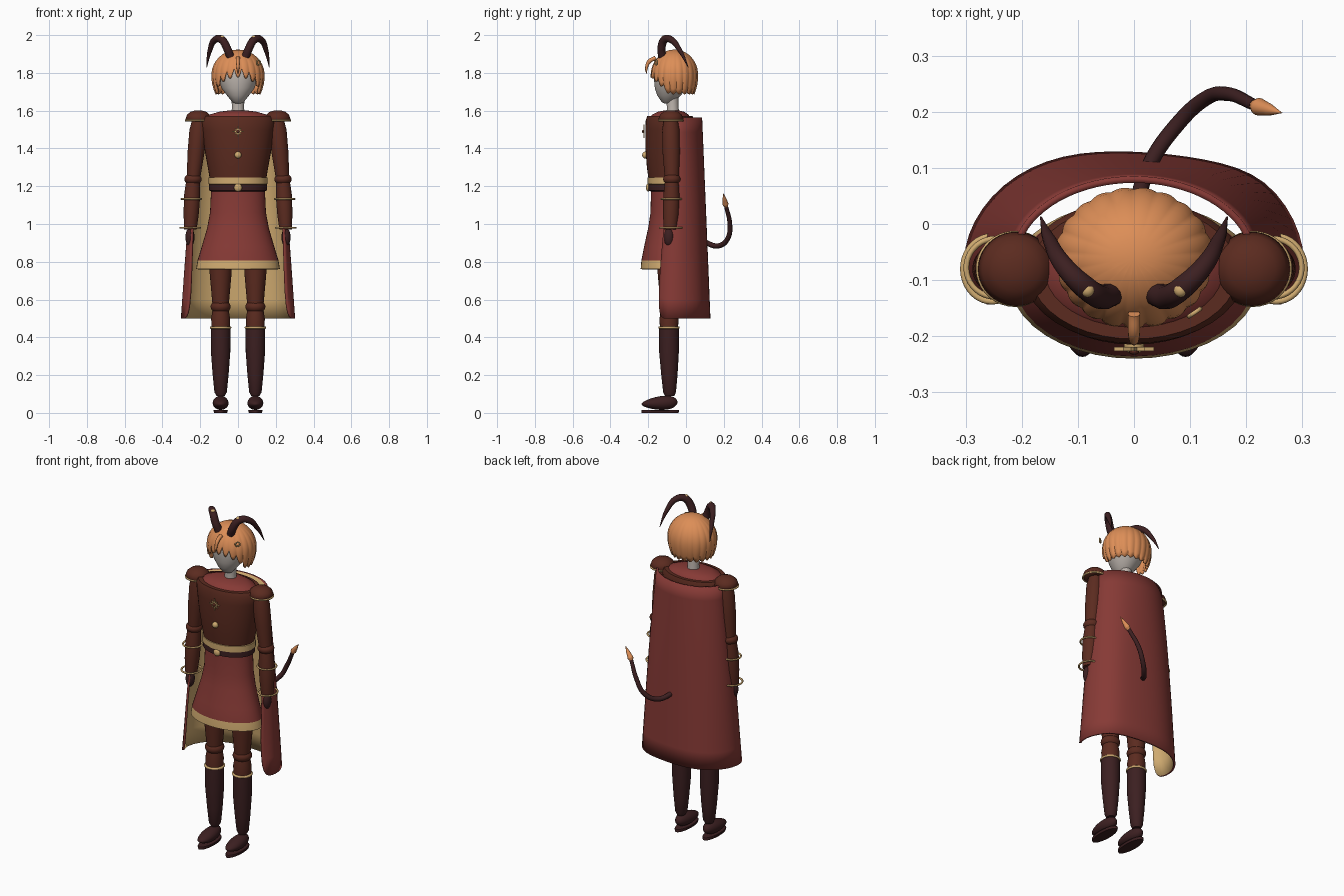
import bpy, bmesh, math
from mathutils import Vector

if "Cube" in bpy.data.objects:
    bpy.data.objects.remove(bpy.data.objects["Cube"])


def mat(name, col):
    m = bpy.data.materials.new(name)
    m.diffuse_color = (*col, 1)
    m.use_nodes = True
    m.node_tree.nodes["Principled BSDF"].inputs["Base Color"].default_value = m.diffuse_color
    return m


SKIN = mat("pale_grey", (0.52, 0.47, 0.43))
HAIR = mat("orange", (0.72, 0.27, 0.095))
RED = mat("crimson", (0.24, 0.042, 0.036))
BROWN = mat("russet_brown", (0.105, 0.024, 0.014))
DARK = mat("dark_plum", (0.045, 0.014, 0.015))
GOLD = mat("gold", (0.62, 0.40, 0.16))


def finish(ob, mats, angle=40):
    for m in mats:
        ob.data.materials.append(m)
    bpy.ops.object.select_all(action='DESELECT')
    ob.select_set(True)
    bpy.context.view_layer.objects.active = ob
    bpy.ops.object.shade_smooth_by_angle(angle=math.radians(angle))
    return ob


def from_bm(name, bm, mats, angle=40):
    bmesh.ops.recalc_face_normals(bm, faces=bm.faces)
    me = bpy.data.meshes.new(name)
    bm.to_mesh(me)
    bm.free()
    ob = bpy.data.objects.new(name, me)
    bpy.context.collection.objects.link(ob)
    return finish(ob, mats, angle)


def loft(name, rings, mats, rule=None, n=40, angle=40):
    """Stack of elliptical rings (x, y, z, rx, ry), capped at both ends."""
    bm = bmesh.new()
    loops = []
    for x, y, z, rx, ry in rings:
        loops.append([bm.verts.new((x + rx * math.cos(2 * math.pi * i / n),
                                    y + ry * math.sin(2 * math.pi * i / n), z)) for i in range(n)])
    for a, b in zip(loops, loops[1:]):
        for i in range(n):
            j = (i + 1) % n
            bm.faces.new((a[i], a[j], b[j], b[i]))
    bm.faces.new(loops[0][::-1])
    bm.faces.new(loops[-1])
    if rule:
        for f in bm.faces:
            f.material_index = rule(f.calc_center_median())
    return from_bm(name, bm, mats, angle)


def ball(name, c, r, m, shape=None):
    bm = bmesh.new()
    bmesh.ops.create_uvsphere(bm, u_segments=28, v_segments=16, radius=1)
    for v in bm.verts:
        if shape:
            v.co = shape(v.co)
        v.co = Vector((c[i] + v.co[i] * r[i] for i in range(3)))
    return from_bm(name, bm, [m], 60)


def ring(name, c, rx, ry, t, m, rot=(0, 0, 0)):
    bpy.ops.mesh.primitive_torus_add(location=c, rotation=rot, major_radius=rx, minor_radius=t,
                                     major_segments=36, minor_segments=10)
    ob = bpy.context.object
    ob.name = name
    ob.scale.y = ry / rx
    return finish(ob, [m], 60)


def tube(name, pts, m, depth):
    """Smooth tube through points (x, y, z, relative radius)."""
    cu = bpy.data.curves.new(name, 'CURVE')
    cu.dimensions = '3D'
    cu.bevel_depth = depth
    cu.bevel_resolution = 4
    cu.use_fill_caps = True
    sp = cu.splines.new('BEZIER')
    sp.bezier_points.add(len(pts) - 1)
    for p, q in zip(sp.bezier_points, pts):
        p.co, p.radius = q[:3], q[3]
        p.handle_left_type = p.handle_right_type = 'AUTO'
    ob = bpy.data.objects.new(name, cu)
    bpy.context.collection.objects.link(ob)
    bpy.ops.object.select_all(action='DESELECT')
    ob.select_set(True)
    bpy.context.view_layer.objects.active = ob
    bpy.ops.object.convert(target='MESH')
    return finish(bpy.context.object, [m], 50)


# Head and neck
loft("head", [(0, -0.1, 1.637, .012, .012), (0, -0.098, 1.645, .03, .03), (0, -0.09, 1.68, .058, .062),
              (0, -0.08, 1.72, .088, .085), (0, -0.07, 1.77, .105, .1), (0, -0.065, 1.83, .11, .105),
              (0, -0.06, 1.88, .085, .08), (0, -0.06, 1.905, .02, .02)], [SKIN], angle=60)
loft("neck", [(0, -0.07, 1.57, .036, .034), (0, -0.07, 1.62, .032, .031), (0, -0.075, 1.69, .036, .034)], [SKIN])

# Hair: a scalloped bowl with pointed fringe
bm = bmesh.new()
N, ROWS = 168, 12
rows = []
for k in range(1, ROWS + 1):
    row = []
    for i in range(N):
        a = 2 * math.pi * i / N
        d = abs((a + math.pi) % (2 * math.pi) - math.pi)      # angle away from the front
        side = min(1, d / 1.25) ** 2
        lobe = abs(math.sin(a * 10.5 + math.pi / 2))
        rim = 1.825 * (1 - side) + 1.70 * side - lobe * (0.05 * (1 - side) + 0.014 * side)
        t = k / ROWS
        z = 1.922 - (1.922 - rim) * (1 - math.cos(t * math.pi / 2)) ** 0.9
        h = (z - 1.79) / 0.134
        r = math.sqrt(max(0.0, 1 - h * h)) if h > 0 else 1 - 0.28 * h * h
        r *= 0.97 + 0.04 * lobe * t
        row.append(bm.verts.new((0.142 * r * math.sin(a), -0.06 - 0.126 * r * math.cos(a), z)))
    rows.append(row)
top = bm.verts.new((0, -0.06, 1.924))
for i in range(N):
    j = (i + 1) % N
    bm.faces.new((top, rows[0][i], rows[0][j]))
    for a, b in zip(rows, rows[1:]):
        bm.faces.new((a[i], b[i], b[j], a[j]))
hair = from_bm("hair", bm, [HAIR], 35)
hair.modifiers.new("thickness", 'SOLIDIFY').thickness = 0.014
tube("loose_strand", [(0, -0.16, 1.88, 1), (0, -0.195, 1.86, 1), (0, -0.21, 1.82, .6), (0, -0.208, 1.795, .1)], HAIR, 0.011)
ring("hair_clip", (0.108, -0.158, 1.855), .012, .012, .004, GOLD, (math.pi / 2, 0, 0.6))

# Torso with crimson yoke
loft("jacket", [(0, -0.085, 1.23, .148, .112), (0, -0.085, 1.3, .16, .122), (0, -0.085, 1.4, .178, .13),
                (0, -0.085, 1.5, .192, .13), (0, -0.085, 1.55, .198, .128), (0, -0.085, 1.572, .185, .12),
                (0, -0.085, 1.572, .165, .105)], [BROWN])
loft("yoke", [(0, -0.085, 1.55, .172, .11), (0, -0.083, 1.578, .155, .098), (0, -0.08, 1.594, .1, .07),
              (0, -0.075, 1.602, .04, .035)], [RED], angle=60)
loft("skirt", [(0, -0.1, 0.76, .21, .13), (0, -0.1, 0.762, .222, .14), (0, -0.1, 0.808, .214, .136),
               (0, -0.097, 0.88, .192, .125), (0, -0.09, 0.98, .163, .11), (0, -0.086, 1.06, .148, .102),
               (0, -0.085, 1.19, .142, .1)], [RED, GOLD], lambda c: 1 if c.z < 0.8 else 0)
loft("belt", [(0, -0.085, 1.172, .14, .1), (0, -0.085, 1.178, .153, .114), (0, -0.085, 1.21, .153, .114),
              (0, -0.085, 1.212, .14, .1)], [DARK])
loft("waist_band", [(0, -0.085, 1.208, .14, .1), (0, -0.085, 1.211, .157, .119), (0, -0.085, 1.246, .157, .119),
                    (0, -0.085, 1.25, .14, .1)], [GOLD])
ball("belt_buckle", (0, -0.2, 1.193), (.021, .012, .021), GOLD)
ball("jacket_button", (0, -0.216, 1.365), (.018, .016, .018), GOLD)

# Star brooch
bm = bmesh.new()
pts = []
for i in range(16):
    r = 0.036 if i % 4 == 0 else 0.028 if i % 2 == 0 else 0.013
    a = math.pi * i / 8
    pts.append(bm.verts.new((r * math.sin(a), -0.219, 1.49 + r * math.cos(a))))
face = bm.faces.new(pts)
ext = bmesh.ops.extrude_face_region(bm, geom=[face])
bmesh.ops.translate(bm, vec=(0, -0.007, 0), verts=[g for g in ext["geom"] if isinstance(g, bmesh.types.BMVert)])
from_bm("star_brooch", bm, [GOLD], 20)
ball("brooch_gem", (0, -0.227, 1.49), (.009, .006, .009), BROWN)

# Paired parts: horns, arms and legs
for s, side in ((-1, "left"), (1, "right")):
    tube("horn_" + side, [(s * .04, -.125, 1.885, 1), (s * .058, -.13, 1.93, 1), (s * .088, -.112, 1.977, .95),
                          (s * .122, -.078, 1.975, .8), (s * .15, -.03, 1.915, .55), (s * .166, .012, 1.83, .08)],
         DARK, 0.022)
    ball("horn_stud_" + side, (s * .083, -.118, 1.988), (.012, .012, .01), GOLD)
    loft("shoulder_pad_" + side, [(s * .21, -.08, 1.545, .06, .06), (s * .21, -.08, 1.556, .068, .066),
                                  (s * .21, -.08, 1.578, .06, .058), (s * .21, -.08, 1.594, .042, .04),
                                  (s * .21, -.08, 1.602, .015, .015)], [BROWN], angle=60)
    ring("pad_trim_" + side, (s * .212, -.08, 1.548), .065, .063, .005, GOLD)
    loft("upper_arm_" + side, [(s * .205, -.08, 1.56, .035, .035), (s * .21, -.08, 1.5, .047, .046),
                               (s * .222, -.078, 1.38, .045, .046), (s * .235, -.075, 1.25, .036, .038)], [BROWN])
    ball("elbow_" + side, (s * .238, -.075, 1.237), (.046, .046, .032), BROWN)
    loft("forearm_" + side, [(s * .238, -.075, 1.23, .036, .036), (s * .243, -.077, 1.15, .043, .043),
                             (s * .248, -.08, 1.05, .04, .042), (s * .252, -.083, .97, .033, .034)], [BROWN])
    ring("forearm_band_" + side, (s * .247, -.078, 1.133), .052, .052, .005, GOLD)
    ring("cuff_band_" + side, (s * .253, -.08, .98), .052, .058, .005, GOLD)
    ball("hand_" + side, (s * .254, -.09, .93), (.024, .027, .05), DARK)

    x = s * .092
    loft("thigh_" + side, [(x, -.09, .85, .062, .065), (x, -.09, .74, .058, .06), (x, -.09, .58, .044, .046)], [BROWN])
    ball("knee_" + side, (x, -.09, .562), (.053, .053, .038), BROWN)
    loft("shin_" + side, [(x, -.09, .55, .042, .042), (x, -.09, .5, .05, .05), (x, -.09, .44, .048, .048)], [BROWN])
    ring("boot_trim_" + side, (x, -.09, .452), .05, .05, .007, GOLD)
    loft("boot_" + side, [(x, -.087, .09, .022, .025), (x, -.087, .11, .033, .034), (x, -.088, .2, .042, .043),
                          (x, -.09, .32, .051, .052), (x, -.09, .45, .052, .052)], [DARK])
    ball("foot_" + side, (x, -.14, .052), (.042, .095, .042), DARK,
         lambda p: Vector((p.x, p.y, p.z * (0.85 + 0.25 * p.y) + 0.13 * p.y)))
    loft("sole_" + side, [(x, -.137, .0, .034, .098), (x, -.137, .012, .038, .1), (x, -.137, .016, .036, .098)], [DARK])

# Cape: draped sheet, crimson outside and gold lining
half = [  # height, then half outline from front edge to the back
    (1.565, (.205, -.07), (.217, -.035), (.195, .01), (.14, .055), (.07, .08), (0, .088)),
    (1.25, (.232, -.085), (.25, -.04), (.228, .02), (.165, .07), (.085, .093), (0, .104)),
    (0.9, (.25, -.13), (.282, -.075), (.27, 0), (.205, .075), (.105, .105), (0, .122)),
    (0.5, (.255, -.155), (.305, -.11), (.305, -.02), (.24, .075), (.13, .117), (0, .143)),
]
bm = bmesh.new()
grid = []
for z, *pts in half:
    full = [(-px, py) for px, py in pts] + pts[-2::-1]
    fold = (1.565 - z) * 0.012
    grid.append([bm.verts.new((px, py + fold * math.sin(i * 2.1) * (1 if 2 < i < 8 else 0), z))
                 for i, (px, py) in enumerate(full)])
for a, b in zip(grid, grid[1:]):
    for i in range(len(a) - 1):
        bm.faces.new((a[i], a[i + 1], b[i + 1], b[i]))
me = bpy.data.meshes.new("cape")
bm.faces.ensure_lookup_table()
bm.normal_update()
if bm.faces[5].normal.y < 0:                      # make the outside face the back
    bmesh.ops.reverse_faces(bm, faces=bm.faces)
bm.to_mesh(me)
bm.free()
cape = bpy.data.objects.new("cape", me)
bpy.context.collection.objects.link(cape)
finish(cape, [RED, GOLD], 60)
cape.modifiers.new("smooth", 'SUBSURF').levels = 2
cape.modifiers["smooth"].render_levels = 2
shell = cape.modifiers.new("lining", 'SOLIDIFY')
shell.thickness, shell.offset, shell.material_offset = 0.012, -1, 1

# Tail with spade tip
tube("tail", [(.0, .02, .96, 1), (.03, .11, .9, 1), (.075, .175, .885, 1), (.125, .222, .925, .95),
              (.165, .232, 1.0, .9), (.215, .212, 1.095, .75)], DARK, 0.014)
tube("tail_tip", [(.212, .213, 1.088, .5), (.222, .209, 1.105, 1), (.24, .204, 1.13, .7), (.264, .198, 1.163, .03)],
     HAIR, 0.016)
